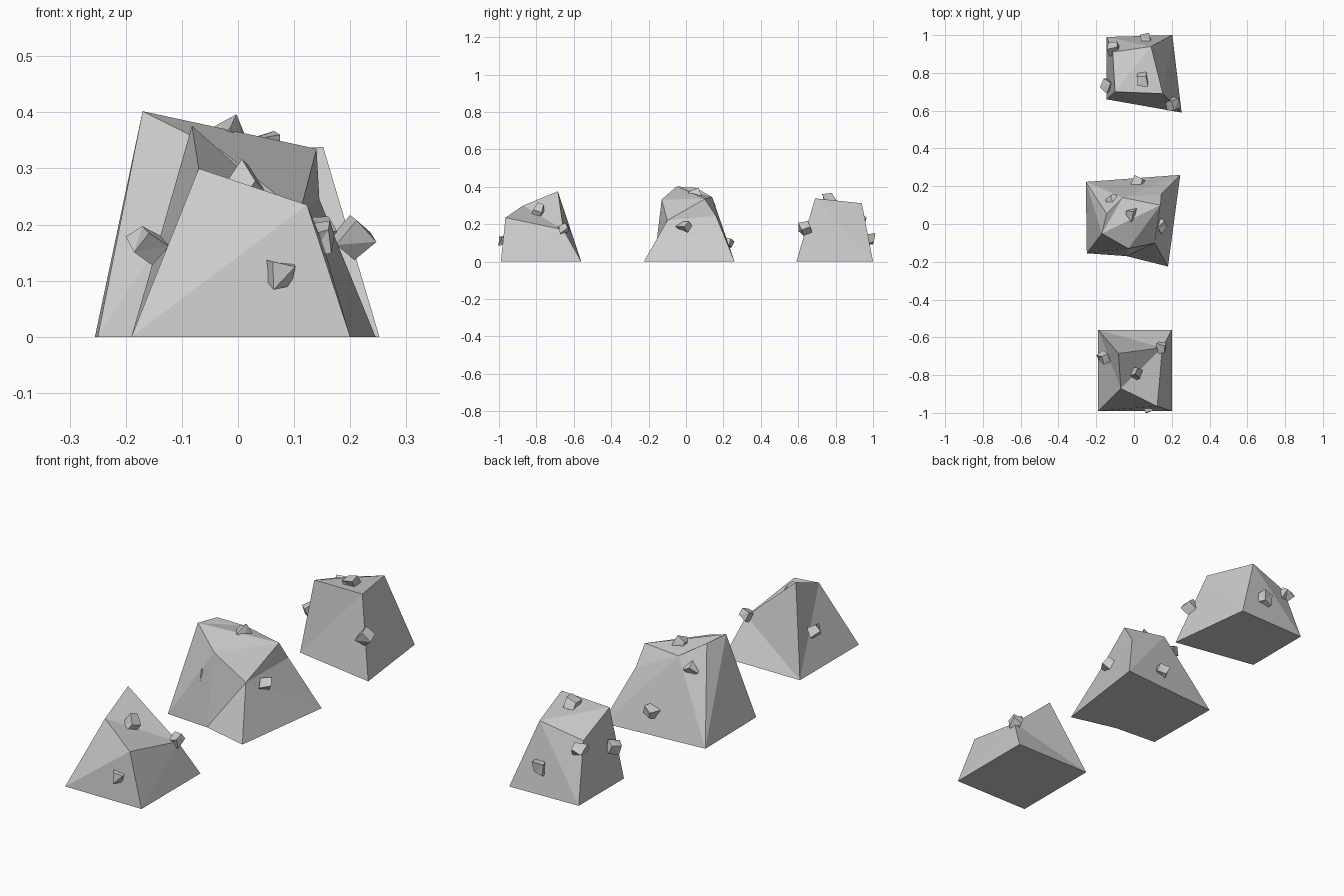
import bpy, bmesh, random
from mathutils import Vector, Euler

if "Cube" in bpy.data.objects:
    bpy.data.objects.remove(bpy.data.objects["Cube"])

random.seed(4)


def build(name, verts, faces):
    """Flat-faced solid from a few corner points."""
    bm = bmesh.new()
    vs = [bm.verts.new(v) for v in verts]
    for f in faces:
        bm.faces.new([vs[i] for i in f])
    # split the non-planar sides
    bmesh.ops.triangulate(bm, faces=[f for f in bm.faces if len(f.verts) > 3])
    bmesh.ops.recalc_face_normals(bm, faces=bm.faces[:])
    me = bpy.data.meshes.new(name)
    bm.to_mesh(me)
    bm.free()
    ob = bpy.data.objects.new(name, me)
    bpy.context.collection.objects.link(ob)
    return ob


def pebble(name, pos, size):
    """Small angular chip: hull of a jittered, rotated cube."""
    bm = bmesh.new()
    bmesh.ops.create_cube(bm, size=size)
    rot = Euler([random.uniform(0, 3) for _ in range(3)]).to_matrix()
    for v in bm.verts:
        jitter = Vector([random.uniform(-0.15, 0.15) * size for _ in range(3)])
        v.co = rot @ (v.co * random.uniform(0.75, 1.05) + jitter) + Vector(pos)
    bmesh.ops.triangulate(bm, faces=bm.faces[:])
    bmesh.ops.recalc_face_normals(bm, faces=bm.faces[:])
    me = bpy.data.meshes.new(name)
    bm.to_mesh(me)
    bm.free()
    bpy.context.collection.objects.link(bpy.data.objects.new(name, me))


# four-sided boulders: base ring then top ring, front-left counterclockwise
BOX = [(0, 3, 2, 1), (4, 5, 6, 7), (0, 1, 5, 4), (1, 2, 6, 5), (2, 3, 7, 6), (3, 0, 4, 7)]
build("front_boulder", [
    (-.19, -.99, 0), (.20, -.99, 0), (.20, -.56, 0), (-.19, -.56, 0),
    (-.07, -.87, .30), (.123, -.965, .235), (.15, -.655, .17), (-.082, -.685, .376)], BOX)
build("back_boulder", [
    (-.145, .66, 0), (.252, .59, 0), (.203, 1.0, 0), (-.145, .99, 0),
    (-.10, .70, .332), (.152, .69, .338), (.09, .94, .312), (-.113, .91, .262)], BOX)

# middle boulder: five-sided base, stepped crown
build("middle_boulder", [
    (-.25, -.155, 0), (-.04, -.17, 0), (.18, -.225, 0), (.245, .26, 0), (-.255, .223, 0),
    (-.17, -.05, .402), (-.03, -.13, .332), (.14, .10, .335), (-.06, .14, .345), (-.145, .055, .394),
    (.11, -.10, .22), (.145, .16, .245)], [
    (4, 3, 2, 1, 0), (5, 6, 7), (5, 7, 8), (5, 8, 9),
    (0, 1, 6, 5), (1, 2, 10, 6), (6, 10, 11, 7), (10, 2, 3, 11),
    (11, 3, 8), (7, 11, 8), (3, 4, 8), (8, 4, 9), (9, 4, 5), (4, 0, 5)])

# chips stuck to each boulder
chips = {
    "front_chip": [(.012, -.79, .27), (-.163, -.705, .165), (.145, -.657, .175), (.075, -.97, .115)],
    "middle_chip": [(.02, .218, .10), (-.115, .122, .30), (-.02, .05, .353),
                    (.14, -.005, .185), (-.08, -.108, .20)],
    "back_chip": [(.042, .768, .335), (-.11, .93, .225), (-.147, .735, .168),
                  (.207, .64, .178), (.065, .978, .12)],
}
for name, spots in chips.items():
    for i, p in enumerate(spots):
        pebble(f"{name}_{i + 1}", p, 0.052)
